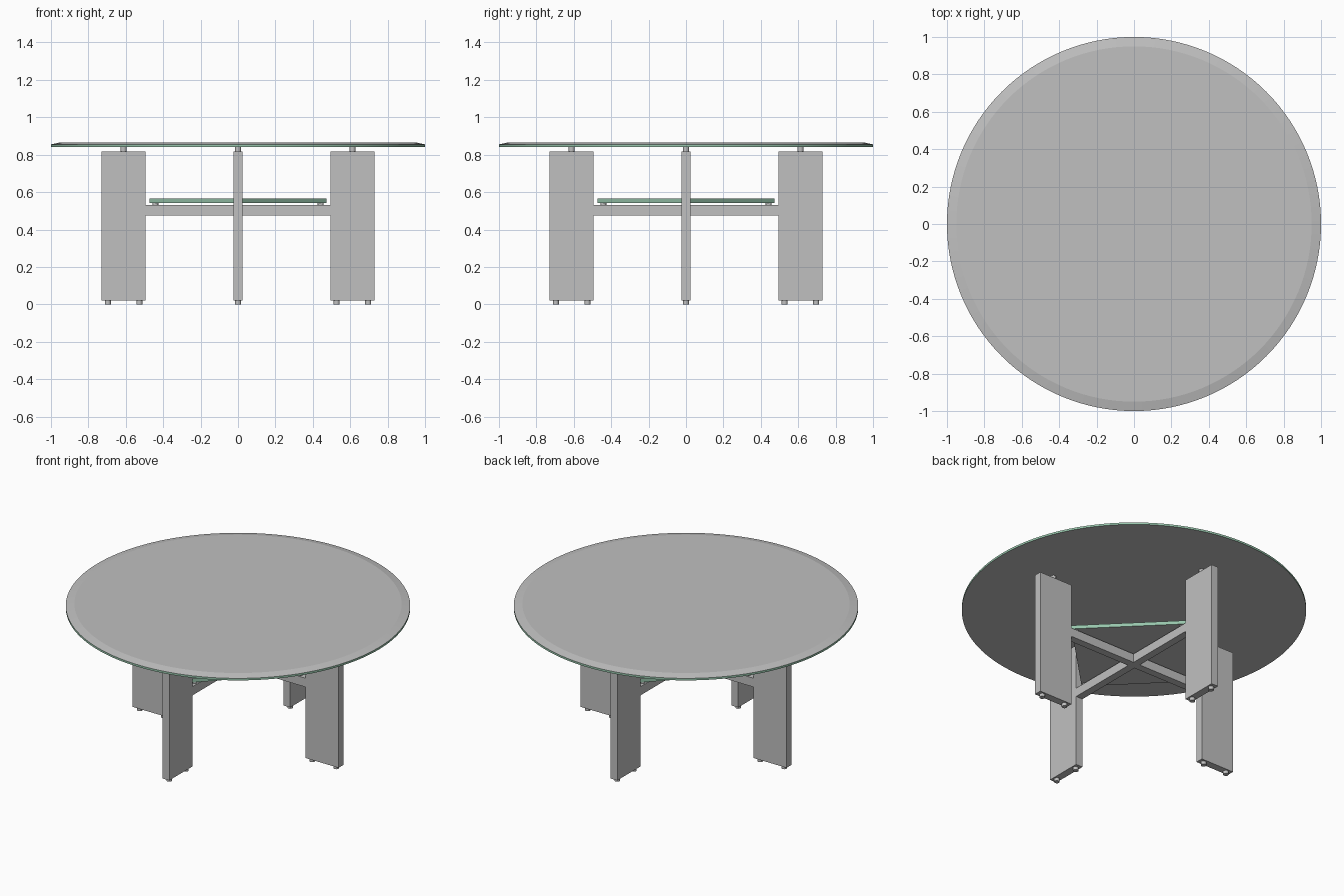
import bpy, bmesh
from math import pi, cos, sin, radians

cube = bpy.data.objects.get("Cube")
if cube:
    bpy.data.objects.remove(cube, do_unlink=True)


def material(name, rgb):
    m = bpy.data.materials.new(name)
    m.use_nodes = True
    m.diffuse_color = (*rgb, 1)
    m.node_tree.nodes["Principled BSDF"].inputs["Base Color"].default_value = (*rgb, 1)
    return m


GREY = material("light grey", (0.53, 0.53, 0.53))
GREEN = material("glass edge green", (0.31, 0.56, 0.41))


def finish(bm, name, mats):
    bmesh.ops.recalc_face_normals(bm, faces=bm.faces)
    mesh = bpy.data.meshes.new(name)
    bm.to_mesh(mesh)
    bm.free()
    for m in mats:
        mesh.materials.append(m)
    obj = bpy.data.objects.new(name, mesh)
    bpy.context.collection.objects.link(obj)
    return obj


def smooth(obj):
    bpy.ops.object.select_all(action="DESELECT")
    obj.select_set(True)
    bpy.context.view_layer.objects.active = obj
    bpy.ops.object.shade_smooth_by_angle(angle=radians(8))


def box(name, x0, x1, width, z0, z1, angle=0):
    """Box lying along a radial direction."""
    bm = bmesh.new()
    bmesh.ops.create_cube(bm, size=1)
    for v in bm.verts:
        x = x0 + (v.co.x + 0.5) * (x1 - x0)
        y = v.co.y * width
        z = z0 + (v.co.z + 0.5) * (z1 - z0)
        v.co = (x * cos(angle) - y * sin(angle), x * sin(angle) + y * cos(angle), z)
    return finish(bm, name, [GREY])


def slab(name, rings, sides):
    """Glass sheet from (radius, z) rings, with green upright edges."""
    bm = bmesh.new()
    loops = [[bm.verts.new((r * cos(2 * pi * i / sides), r * sin(2 * pi * i / sides), z))
              for i in range(sides)] for r, z in rings]
    bm.faces.new(loops[0])
    bm.faces.new(loops[-1])
    for a, b in zip(loops, loops[1:]):
        for i in range(sides):
            j = (i + 1) % sides
            bm.faces.new((a[i], a[j], b[j], b[i]))
    bm.normal_update()
    for f in bm.faces:
        f.material_index = int(abs(f.normal.z) < 0.5)
    return finish(bm, name, [GREY, GREEN])


def pad(name, dist, angle, radius, z0, z1):
    bm = bmesh.new()
    bmesh.ops.create_cone(bm, cap_ends=True, segments=24, radius1=radius,
                          radius2=radius, depth=z1 - z0)
    bmesh.ops.translate(bm, verts=bm.verts,
                        vec=(dist * cos(angle), dist * sin(angle), (z0 + z1) / 2))
    obj = finish(bm, name, [GREY])
    bpy.ops.object.select_all(action="DESELECT")
    obj.select_set(True)
    bpy.context.view_layer.objects.active = obj
    bpy.ops.object.shade_smooth_by_angle(angle=radians(30))


# Round top with a shallow bevel, and the diamond shelf
smooth(slab("table_top", [(1, 0.842), (1, 0.855), (0.95, 0.866)], 128))
slab("lower_shelf", [(0.473, 0.543), (0.473, 0.566)], 4)

# Four plank legs with their feet and glass supports
for i, side in enumerate(("left", "back", "right", "front")):
    a = i * pi / 2
    box(side + "_leg", 0.494, 0.73, 0.048, 0.02, 0.818, a)
    pad(side + "_outer_foot", 0.696, a, 0.016, 0, 0.02)
    pad(side + "_inner_foot", 0.527, a, 0.016, 0, 0.02)
    pad(side + "_top_support", 0.612, a, 0.016, 0.818, 0.842)
    pad(side + "_shelf_support", 0.442, a, 0.016, 0.531, 0.543)
    # Half of a crossing stretcher, mitred at the centre by overlap
    if i < 2:
        box(("side" if i == 0 else "depth") + "_stretcher",
            -0.494, 0.494, 0.048, 0.475, 0.531, a)
